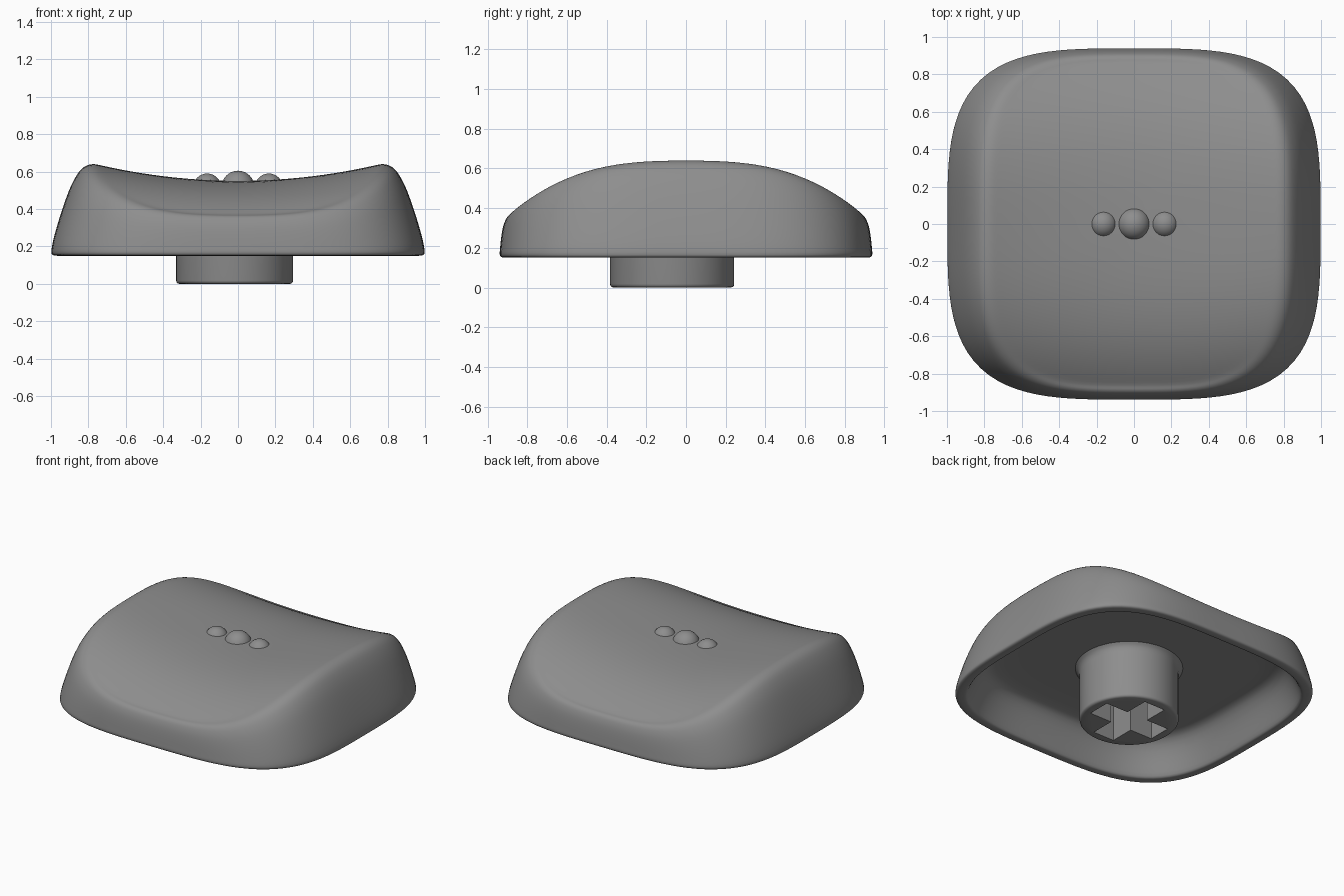
import bpy, bmesh, math

if "Cube" in bpy.data.objects:
    bpy.data.objects.remove(bpy.data.objects["Cube"])

SEG = 64
grey = bpy.data.materials.new("mid grey")
grey.diffuse_color = (0.27, 0.27, 0.27, 1)
grey.use_nodes = True
grey.node_tree.nodes["Principled BSDF"].inputs["Base Color"].default_value = grey.diffuse_color


def finish(bm, name, angle=40):
    """Turn a bmesh into a smooth grey object."""
    bmesh.ops.recalc_face_normals(bm, faces=bm.faces)
    me = bpy.data.meshes.new(name)
    bm.to_mesh(me)
    bm.free()
    ob = bpy.data.objects.new(name, me)
    bpy.context.collection.objects.link(ob)
    me.materials.append(grey)
    bpy.ops.object.select_all(action='DESELECT')
    ob.select_set(True)
    bpy.context.view_layer.objects.active = ob
    bpy.ops.object.shade_smooth_by_angle(angle=math.radians(angle))
    return ob


def skin(rings):
    """Join closed rings of points with quads and cap both ends."""
    bm = bmesh.new()
    vs = [[bm.verts.new(p) for p in r] for r in rings]
    for a, b in zip(vs, vs[1:]):
        for i in range(len(a)):
            j = (i + 1) % len(a)
            bm.faces.new((a[i], a[j], b[j], b[i]))
    bm.faces.new(vs[0])
    bm.faces.new(vs[-1])
    return bm


def outline(sx, sy, n=3.6):
    """Rounded square as a superellipse."""
    pts = []
    for i in range(SEG):
        a = 2 * math.pi * i / SEG
        c, s = math.cos(a), math.sin(a)
        r = (abs(c) ** n + abs(s) ** n) ** (-1 / n)
        pts.append((sx * r * c, sy * r * s))
    return pts


def top_height(x, y):
    """Dished across x, falling away towards front and back."""
    dish = 0.09 * (x / 0.76) ** 2 * (1 - 0.75 * y * y)
    return 0.55 + dish - 0.29 * abs(y) ** 3.2


# Cap shell: inner ceiling, inner wall, rim, outer wall, dished top
DEPTH = 0.94
rings = []
for s, z in [(0.02, .385), (0.4, .385), (0.76, .385), (0.81, .375), (0.85, .34),
             (0.89, .26), (0.925, .17), (0.935, .152), (0.95, .15),
             (0.985, .15), (0.997, .157), (1.0, .172)]:
    rings.append([(x, y, z) for x, y in outline(s, s * DEPTH)])
rim = outline(0.765, 0.92 * DEPTH)
rim_z = [top_height(x, y) for x, y in rim]
for sx, sy, h in [(.99, .998, .16), (.97, .995, .31), (.94, .99, .51),
                  (.905, .982, .71), (.88, .973, .82), (.85, .963, .92),
                  (.825, .95, .97), (.795, .937, .996)]:
    rings.append([(x, y, .15 + h * (z - .15))
                  for (x, y), z in zip(outline(sx, sy * DEPTH), rim_z)])
for s in (1, .96, .9, .82, .72, .6, .46, .3, .15, .02):
    rings.append([(x * s, y * s, top_height(x * s, y * s)) for x, y in rim])
cap = finish(skin(rings), "cap_shell", 60)
sub = cap.modifiers.new("smooth", 'SUBSURF')
sub.levels = sub.render_levels = 1

# Stem: round post with a rounded foot and a fillet under the ceiling
CX, CY = -0.018, -0.07
post = []
for r, z in [(.297, 0), (.305, .003), (.311, .009), (.313, .018), (.313, .33),
             (.317, .355), (.327, .374), (.345, .39), (.345, .40)]:
    post.append([(CX + r * math.cos(2 * math.pi * i / SEG),
                  CY + r * math.sin(2 * math.pi * i / SEG), z) for i in range(SEG)])
stem = finish(skin(post), "stem", 40)

# Cross-shaped socket cut into the foot of the stem
L, W = 0.25, 0.08
plus = [(L, -W), (L, W), (W, W), (W, L), (-W, L), (-W, W),
        (-L, W), (-L, -W), (-W, -W), (-W, -L), (W, -L), (W, -W)]
cutter = finish(skin([[(CX + x, CY + y, z) for x, y in plus] for z in (-.1, .3)]),
                "socket_cutter", 20)
cutter.hide_render = True
cut = stem.modifiers.new("socket", 'BOOLEAN')
cut.operation, cut.solver, cut.object = 'DIFFERENCE', 'EXACT', cutter
bpy.context.view_layer.objects.active = stem
bpy.ops.object.modifier_apply(modifier=cut.name)
bpy.data.objects.remove(cutter)
bpy.ops.object.select_all(action='DESELECT')
stem.select_set(True)
bpy.ops.object.shade_smooth_by_angle(angle=math.radians(35))

# Three tactile bumps in the dish
for name, x, r, z in [("left_bump", -.165, .075, .515),
                      ("middle_bump", 0, .088, .517),
                      ("right_bump", .165, .075, .515)]:
    bm = bmesh.new()
    bmesh.ops.create_uvsphere(bm, u_segments=32, v_segments=16, radius=r)
    bmesh.ops.translate(bm, verts=bm.verts, vec=(x, 0, z))
    finish(bm, name)
